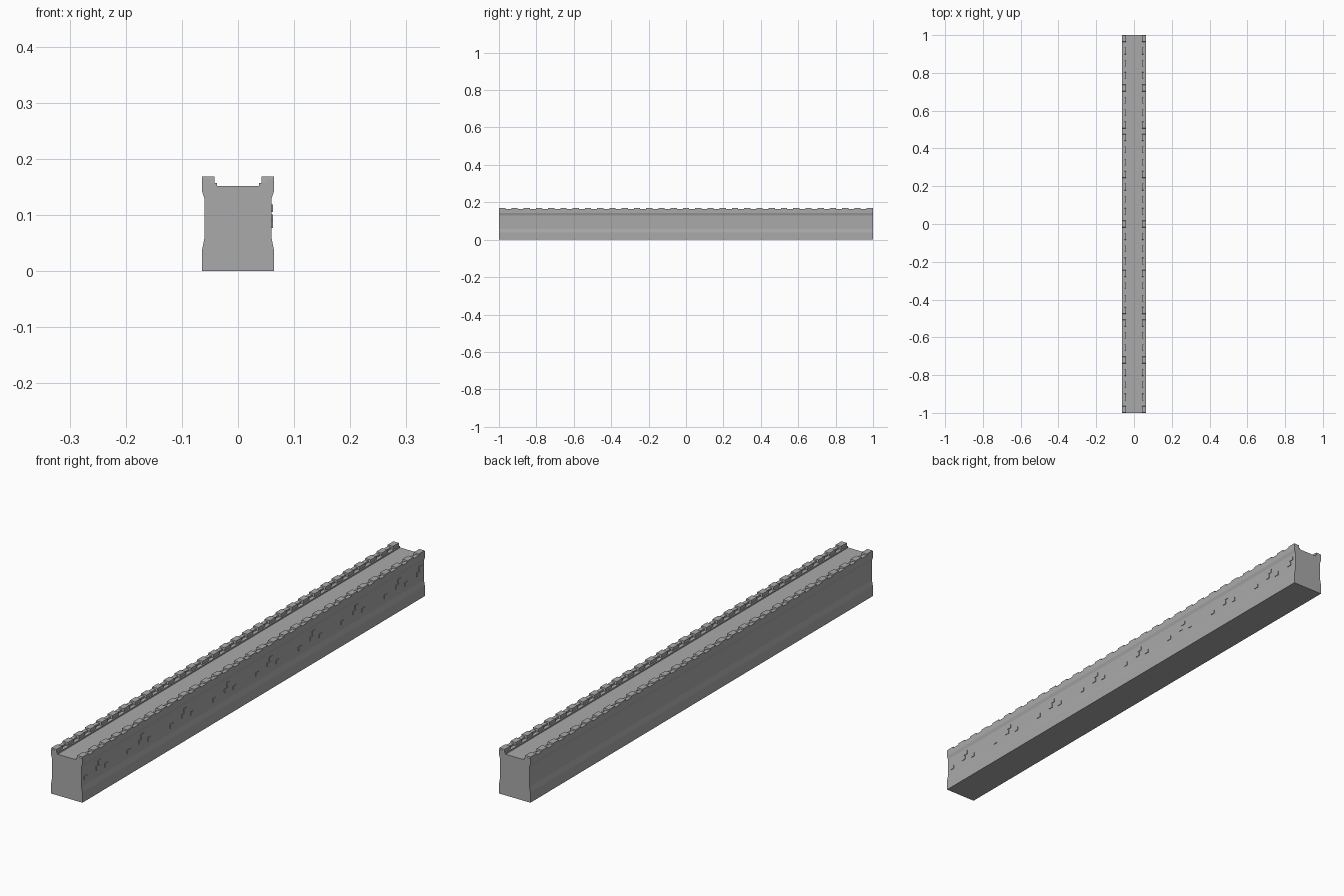
import bpy, bmesh

cube = bpy.data.objects.get("Cube")
if cube:
    bpy.data.objects.remove(cube, do_unlink=True)

stone = bpy.data.materials.new("grey_stone")
stone.use_nodes = True
colour = (0.4, 0.4, 0.4, 1)
stone.diffuse_color = colour
stone.node_tree.nodes["Principled BSDF"].inputs["Base Color"].default_value = colour


def finish(name, bm):
    bmesh.ops.recalc_face_normals(bm, faces=bm.faces[:])
    mesh = bpy.data.meshes.new(name)
    bm.to_mesh(mesh)
    bm.free()
    mesh.materials.append(stone)
    obj = bpy.data.objects.new(name, mesh)
    bpy.context.collection.objects.link(obj)
    return obj


def add_block(bm, x, y, z, taper=1.0):
    """Box between (low, high) pairs; taper narrows its top along the wall."""
    mid, half = (y[0] + y[1]) / 2, (y[1] - y[0]) / 2
    rings = []
    for height, h in ((z[0], half), (z[1], half * taper)):
        corners = ((x[0], mid - h), (x[1], mid - h), (x[1], mid + h), (x[0], mid + h))
        rings.append([bm.verts.new((cx, cy, height)) for cx, cy in corners])
    low, high = rings
    bm.faces.new(low[::-1])
    bm.faces.new(high)
    for i in range(4):
        j = (i + 1) % 4
        bm.faces.new((low[i], low[j], high[j], high[i]))


# Wall body: mirrored cross-section with plinth, waist, cornice, parapet and ledge
half_profile = [(0.064, 0), (0.064, 0.038), (0.060, 0.058), (0.060, 0.13),
                (0.064, 0.142), (0.064, 0.163), (0.050, 0.163), (0.050, 0.157),
                (0.037, 0.157), (0.037, 0.152)]
profile = half_profile + [(-x, z) for x, z in reversed(half_profile)]
bm = bmesh.new()
outline = bm.faces.new([bm.verts.new((x, -1, z)) for x, z in profile])
swept = bmesh.ops.extrude_face_region(bm, geom=[outline], use_keep_orig=True)
bmesh.ops.translate(bm, vec=(0, 2, 0),
                    verts=[v for v in swept["geom"] if isinstance(v, bmesh.types.BMVert)])
finish("wall_body", bm)

# Merlons along both parapets
count, width = 31, 0.036
pitch = (2 - width) / (count - 1)
for name, x_range in (("left_merlons", (0.042, 0.064)), ("right_merlons", (-0.064, -0.042))):
    bm = bmesh.new()
    for i in range(count):
        start = -1 + i * pitch
        add_block(bm, x_range, (start, start + width), (0.157, 0.1685), 0.93)
    finish(name, bm)

# Raised bricks on the outer face: a stacked pair with a single brick on each side
bm = bmesh.new()
bricks = [(-0.975, 0.077), (-0.907, 0.087), (-0.895, 0.105), (-0.855, 0.078)]
for k in range(8):
    for y, z in bricks:
        y += 0.25 * k
        add_block(bm, (0.058, 0.0622), (y - 0.009, y + 0.009), (z, z + 0.014))
for y, z in ((0.965, 0.087), (0.977, 0.105)):
    add_block(bm, (0.058, 0.0622), (y - 0.009, y + 0.009), (z, z + 0.014))
finish("raised_bricks", bm)
